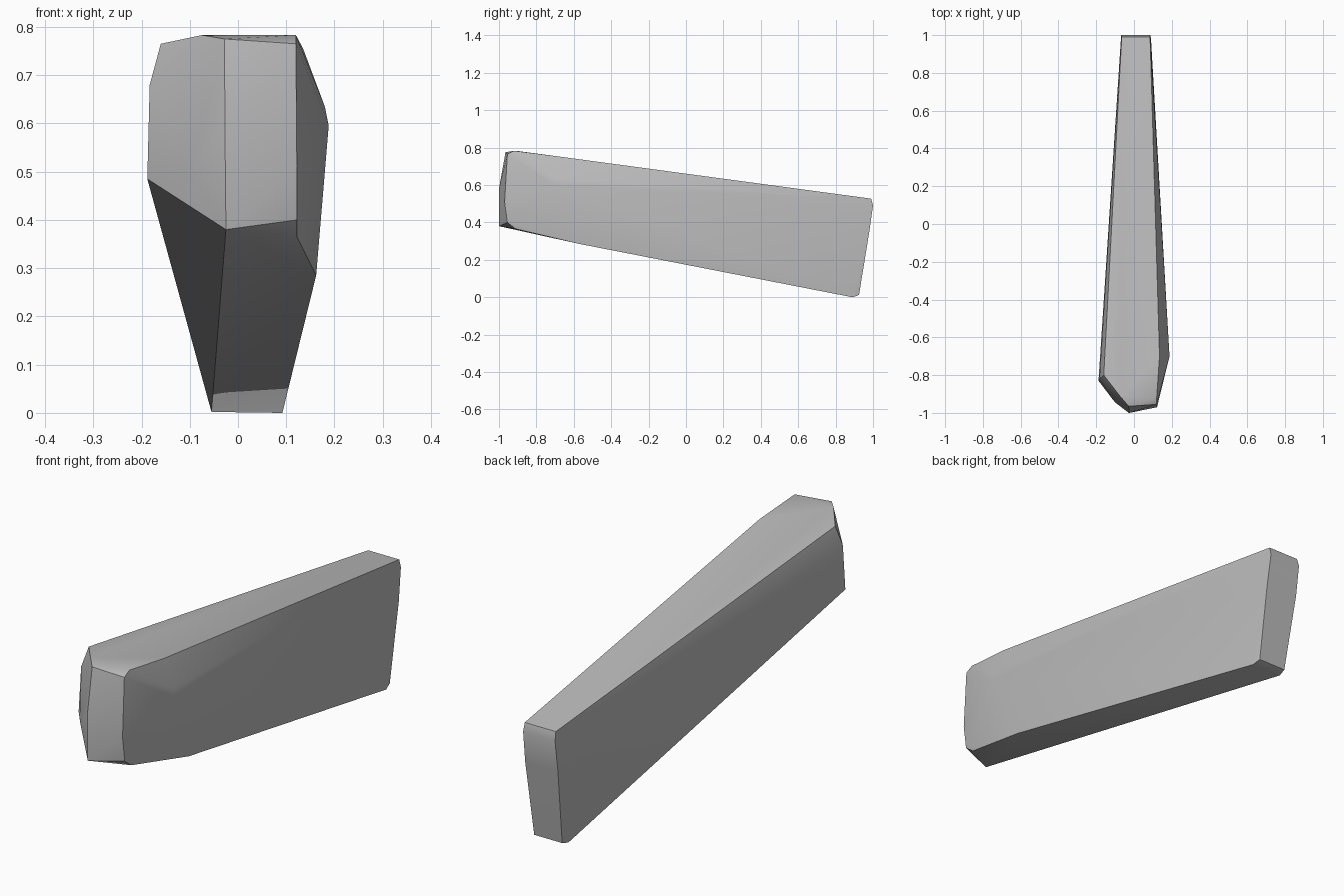
import bpy, bmesh

# Corner points of the faceted shard
corners = [
    # top face
    (-0.16, -0.80, 0.765), (-0.075, -0.91, 0.783), (0.12, -0.92, 0.783), (0.135, -0.70, 0.755),
    (-0.065, 0.99, 0.527), (0.085, 0.99, 0.527),
    # nose
    (-0.028, -0.965, 0.775), (-0.027, -1.0, 0.58), (-0.025, -1.0, 0.38),
    (-0.10, -0.945, 0.505), (0.02, -0.99, 0.415),
    (0.12, -0.955, 0.765), (0.122, -0.97, 0.51), (0.122, -0.955, 0.40), (0.122, -0.91, 0.365),
    # left cheek
    (-0.183, -0.82, 0.68), (-0.188, -0.83, 0.485),
    # right cheek
    (0.18, -0.70, 0.635), (0.188, -0.70, 0.595), (0.162, -0.57, 0.285),
    # tail end
    (-0.068, 1.0, 0.49), (0.086, 1.0, 0.49), (-0.068, 0.98, 0.35), (0.09, 0.98, 0.35),
    (-0.05, 0.925, 0.012), (0.085, 0.925, 0.012),
    (-0.055, 0.89, 0.002), (0.092, 0.89, 0.0),
]

# Shard body: hull stretched over the corners
bm = bmesh.new()
for c in corners:
    bm.verts.new(c)
bmesh.ops.convex_hull(bm, input=bm.verts[:])
loose = [v for v in bm.verts if not v.link_faces]
bmesh.ops.delete(bm, geom=loose, context='VERTS')
bmesh.ops.recalc_face_normals(bm, faces=bm.faces[:])
mesh = bpy.data.meshes.new("stone_shard")
bm.to_mesh(mesh)
bm.free()

stone = bpy.data.materials.new("grey stone")
stone.diffuse_color = (0.50, 0.50, 0.50, 1)
mesh.materials.append(stone)

shard = bpy.data.objects.new("stone_shard", mesh)
bpy.context.collection.objects.link(shard)
bpy.context.view_layer.objects.active = shard
shard.select_set(True)
bpy.ops.object.shade_smooth_by_angle(angle=0.5)
